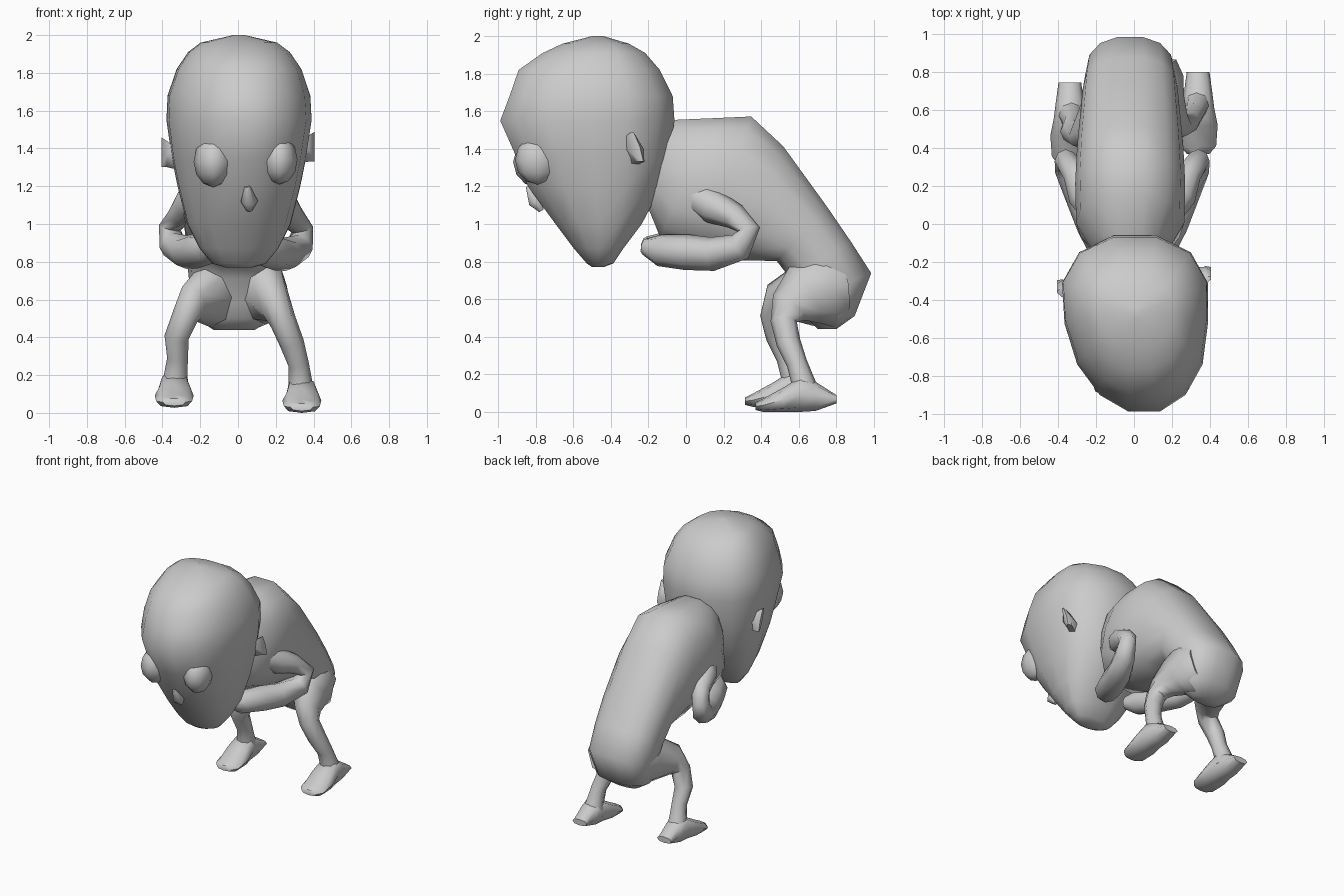
import bpy, bmesh
from math import sin, cos, pi, radians
from mathutils import Vector as V


def spow(a, p):
    return abs(a) ** p * (1 if a >= 0 else -1)


def loft(name, rings, n=12, p=1.0, warp=None):
    """Skin rings of (centre, u axis, v axis) and cap both ends."""
    bm = bmesh.new()
    loops = []
    for c, u, v in rings:
        loop = []
        for i in range(n):
            t = 2 * pi * i / n
            q = c + u * spow(cos(t), p) + v * spow(sin(t), p)
            loop.append(bm.verts.new(warp(q, t) if warp else q))
        loops.append(loop)
    for a, b in zip(loops, loops[1:]):
        for i in range(n):
            j = (i + 1) % n
            bm.faces.new((a[i], a[j], b[j], b[i]))
    bm.faces.new(loops[0])
    bm.faces.new(loops[-1])
    bmesh.ops.recalc_face_normals(bm, faces=bm.faces)
    me = bpy.data.meshes.new(name)
    bm.to_mesh(me)
    bm.free()
    ob = bpy.data.objects.new(name, me)
    bpy.context.collection.objects.link(ob)
    smooth(ob)
    return ob


def smooth(ob):
    bpy.ops.object.select_all(action='DESELECT')
    ob.select_set(True)
    bpy.context.view_layer.objects.active = ob
    bpy.ops.object.shade_smooth_by_angle(angle=radians(60))


def tube(name, pts, n=8):
    """Limb through (x, y, z, radius, optional sideways radius) points."""
    cs = [V(q[:3]) for q in pts]
    rings = []
    for i, c in enumerate(cs):
        d = (cs[min(i + 1, len(cs) - 1)] - cs[max(i - 1, 0)]).normalized()
        u = V((1, 0, 0))
        u = (u - d * u.dot(d)).normalized()
        rings.append((c, u * pts[i][-1], d.cross(u) * pts[i][3]))
    return loft(name, rings, n)


def ball(name, loc, scale, seg=8, rows=6):
    bpy.ops.mesh.primitive_uv_sphere_add(segments=seg, ring_count=rows, radius=1, location=loc)
    ob = bpy.context.object
    ob.name = name
    ob.scale = scale
    smooth(ob)
    return ob


# Head: horizontal sections (z, y front, y back, half width), fuller at the back
head = [(0.77, -0.50, -0.44, 0.07), (0.79, -0.53, -0.385, 0.14), (0.87, -0.60, -0.33, 0.205),
        (1.00, -0.70, -0.23, 0.27), (1.20, -0.85, -0.12, 0.32), (1.35, -0.91, -0.08, 0.35),
        (1.55, -1.00, -0.05, 0.378), (1.68, -0.95, -0.06, 0.372), (1.82, -0.90, -0.13, 0.325),
        (1.91, -0.77, -0.21, 0.265), (1.96, -0.66, -0.30, 0.20), (2.0, -0.50, -0.44, 0.03)]


def turn(q, t):
    x = q.x * (1 + (0.28 if sin(t) > 0 else 0.08) * sin(t))
    return V((x + 0.005 - 0.09 * min(q.y + 0.45, 0), q.y, q.z))


loft("head", [(V((0, (f + b) / 2, z)), V((w, 0, 0)), V((0, (b - f) / 2, 0)))
              for z, f, b, w in head], 14, 0.95, turn)

# Eyes and nose
ball("left_eye", (-0.13, -0.79, 1.33), (0.105, 0.13, 0.135))
ball("right_eye", (0.22, -0.79, 1.34), (0.095, 0.12, 0.13))
nose = [(0.05, -0.84, 1.20, 0.015), (0.06, -0.80, 1.12, 0.045), (0.06, -0.77, 1.07, 0.015)]
tube("nose", nose, 6)

# Ears: small pointed flaps
for side, y, z in ((-1, -0.35, 1.37), (1, -0.28, 1.40)):
    rings = [(V((side * 0.32, y, z - 0.03)), V((0, 0.05, 0)), V((0, 0, 0.06))),
             (V((side * 0.375, y + 0.01, z)), V((0, 0.045, 0)), V((0, -0.03, 0.08))),
             (V((side * 0.405, y + 0.02, z + 0.01)), V((0, 0.015, 0)), V((0, -0.03, 0.09)))]
    loft("left_ear" if side < 0 else "right_ear", rings, 6)

# Torso: sections from neck to seat (top y, z, bottom y, z, half width)
torso = [(-0.20, 1.48, -0.25, 1.18, 0.12), (-0.05, 1.56, -0.19, 1.05, 0.21),
         (0.15, 1.57, -0.14, 0.92, 0.285), (0.35, 1.58, 0.08, 0.84, 0.29),
         (0.52, 1.42, 0.30, 0.80, 0.28), (0.75, 1.10, 0.48, 0.80, 0.26),
         (0.88, 0.91, 0.55, 0.71, 0.25), (0.99, 0.74, 0.60, 0.58, 0.235),
         (0.90, 0.51, 0.64, 0.50, 0.21), (0.80, 0.44, 0.70, 0.44, 0.11)]
loft("torso", [(V((-0.02, (a + c) / 2, (b + d) / 2)), V((w, 0, 0)),
                V((0, (a - c) / 2, (b - d) / 2))) for a, b, c, d, w in torso], 14, 0.84)

# Limbs: each side has its own small offset in the pose
leg = [(0.08, 0.82, 0.67, 0.17, 0.15), (0.11, 0.73, 0.655, 0.21, 0.16),
       (0.155, 0.63, 0.62, 0.17, 0.12), (0.205, 0.55, 0.555, 0.11, 0.085),
       (0.24, 0.52, 0.48, 0.07), (0.285, 0.545, 0.37, 0.065),
       (0.32, 0.59, 0.26, 0.055), (0.33, 0.62, 0.17, 0.062), (0.335, 0.64, 0.08, 0.08)]
foot = [(0.37, 0.06, 0.01, 0.05), (0.41, 0.095, 0.0, 0.07), (0.52, 0.103, 0.0, 0.13),
        (0.61, 0.085, 0.0, 0.19), (0.69, 0.075, 0.005, 0.16), (0.80, 0.06, 0.045, 0.09)]
arm = [(0.17, 0.06, 1.14, 0.09), (0.24, 0.15, 1.09, 0.09), (0.285, 0.26, 1.04, 0.07),
       (0.34, 0.335, 0.97, 0.06), (0.325, 0.29, 0.88, 0.075), (0.25, 0.14, 0.84, 0.09),
       (0.19, 0.00, 0.85, 0.095), (0.13, -0.14, 0.86, 0.085), (0.09, -0.22, 0.88, 0.045)]
for side in (-1, 1):
    word = "left_" if side < 0 else "right_"
    dy, dz = (-0.055, 0.03) if side < 0 else (0, 0)
    tube(word + "leg", [(side * x - (0.04 if side < 0 and 2 < i < 6 else 0),
                         y + (dy if i > 2 else 0), z + (dz if i > 2 else 0), *r)
                        for i, (x, y, z, *r) in enumerate(leg)])
    loft(word + "foot", [(V((side * 0.338, y + dy, (a + b) / 2 + dz * 0.9)), V((w, 0, 0)),
                          V((0, 0, (b - a) / 2))) for y, w, a, b in foot], 8, 0.85)
    tube(word + "arm", [(side * x - (0.02 if side < 0 else 0), y, z + (0.01 if side < 0 else 0), r)
                        for x, y, z, r in arm])
